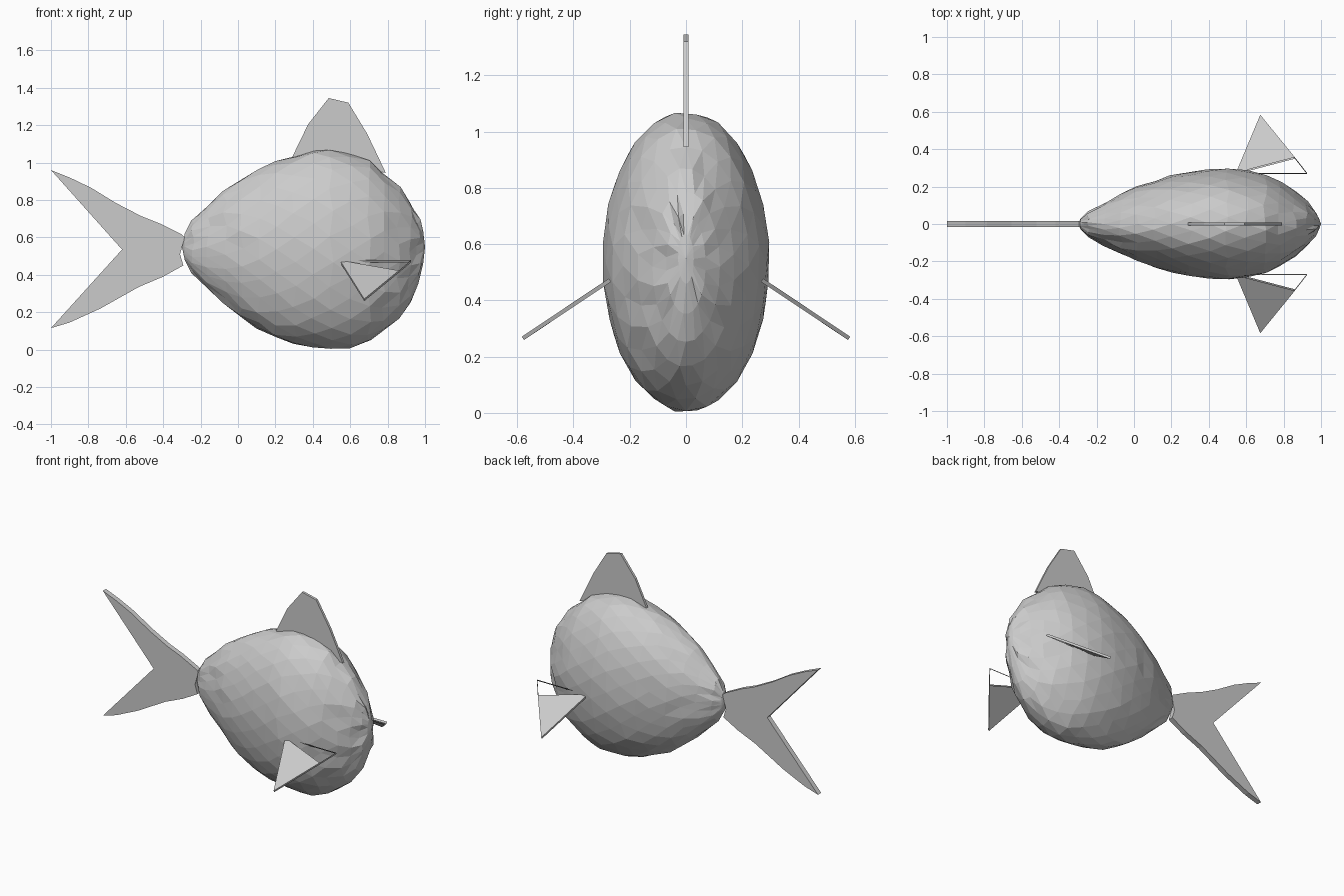
import bpy, bmesh, math, random
from mathutils import Vector

if "Cube" in bpy.data.objects:
    bpy.data.objects.remove(bpy.data.objects["Cube"])

random.seed(4)


def make_object(name, bm):
    mesh = bpy.data.meshes.new(name)
    bm.to_mesh(mesh)
    bm.free()
    obj = bpy.data.objects.new(name, mesh)
    bpy.context.collection.objects.link(obj)
    return obj


def plate(name, outline, thickness):
    """Flat fin in the XZ plane, centred on y = 0."""
    bm = bmesh.new()
    h = thickness / 2
    a = [bm.verts.new((x, -h, z)) for x, z in outline]
    b = [bm.verts.new((x, h, z)) for x, z in outline]
    bm.faces.new(a)
    bm.faces.new(b[::-1])
    for i in range(len(a)):
        j = (i + 1) % len(a)
        bm.faces.new((a[i], b[i], b[j], a[j]))
    bmesh.ops.recalc_face_normals(bm, faces=bm.faces)
    bmesh.ops.triangulate(bm, faces=[f for f in bm.faces if len(f.verts) > 4])
    return make_object(name, bm)


# Body: staggered, slightly uneven rings lofted along x
# (x, top z, bottom z, half width)
stations = [
    (-0.285, 0.62, 0.48, 0.03), (-0.24, 0.69, 0.41, 0.07),
    (-0.16, 0.77, 0.33, 0.115), (-0.07, 0.85, 0.245, 0.16),
    (0.02, 0.91, 0.17, 0.20), (0.11, 0.965, 0.11, 0.233),
    (0.20, 1.005, 0.067, 0.26), (0.30, 1.04, 0.027, 0.28),
    (0.40, 1.067, 0.01, 0.293), (0.50, 1.07, 0.004, 0.297),
    (0.60, 1.05, 0.008, 0.287), (0.70, 1.012, 0.045, 0.262),
    (0.78, 0.95, 0.095, 0.225), (0.86, 0.87, 0.165, 0.172),
    (0.92, 0.79, 0.25, 0.12), (0.965, 0.71, 0.35, 0.07),
    (0.99, 0.635, 0.46, 0.028)]
SIDES = 24
bm = bmesh.new()
rings = []
for k, (x, top, low, w) in enumerate(stations):
    ring = []
    for i in range(SIDES):
        t = 2 * math.pi * (i + 0.5 * (k % 2)) / SIDES
        r = 1 + random.uniform(-0.012, 0.008)
        dx = random.uniform(-0.012, 0.012) if 0 < k < len(stations) - 1 else 0
        ring.append(bm.verts.new((x + dx, w * r * math.sin(t),
                                  (top + low) / 2 + (top - low) / 2 * r * math.cos(t))))
    rings.append(ring)
for k in range(len(rings) - 1):
    a, b = rings[k], rings[k + 1]
    for i in range(SIDES):
        j = (i + 1) % SIDES
        if k % 2 == 0:
            bm.faces.new((a[i], a[j], b[i]))
            bm.faces.new((a[j], b[j], b[i]))
        else:
            bm.faces.new((a[i], b[j], b[i]))
            bm.faces.new((a[i], a[j], b[j]))
for ring, pole in ((rings[0], (-0.30, 0, 0.55)), (rings[-1], (1.0, 0, 0.55))):
    tip = bm.verts.new(pole)
    for i in range(SIDES):
        bm.faces.new((ring[i], ring[(i + 1) % SIDES], tip))
bmesh.ops.recalc_face_normals(bm, faces=bm.faces)
make_object("body", bm)

# Forked tail
plate("tail_fin", [
    (-1, 0.96), (-0.9, 0.92), (-0.785, 0.865), (-0.655, 0.785), (-0.52, 0.715),
    (-0.42, 0.675), (-0.30, 0.615), (-0.285, 0.60), (-0.31, 0.51), (-0.292, 0.45),
    (-0.40, 0.39), (-0.53, 0.335), (-0.655, 0.265), (-0.735, 0.22), (-0.9, 0.145),
    (-1, 0.115), (-0.62, 0.535)], 0.034)

# Back fin
plate("dorsal_fin", [
    (0.29, 1.03), (0.375, 1.205), (0.485, 1.345), (0.59, 1.32),
    (0.69, 1.155), (0.745, 1.04), (0.79, 0.945)], 0.017)


# Side fins: solid triangle plus an open rim reaching forward
def side_fin(name, s):
    bm = bmesh.new()
    pts = [(0.545, 0.27, 0.472), (0.675, 0.58, 0.265),
           (0.86, 0.353, 0.417), (0.925, 0.27, 0.472)]
    n = Vector((0, 0.555 * s, 0.832)) * 0.007
    up = [bm.verts.new(Vector((x, y * s, z)) + n) for x, y, z in pts]
    dn = [bm.verts.new(Vector((x, y * s, z)) - n) for x, y, z in pts]
    cap = bm.faces.new(up[:3])
    bm.faces.new(dn[2::-1])
    for i in range(4):
        j = (i + 1) % 4
        bm.faces.new((up[i], dn[i], dn[j], up[j]))
    bm.normal_update()
    if cap.normal.z < 0:
        bmesh.ops.reverse_faces(bm, faces=bm.faces)
    make_object(name, bm)


side_fin("right_side_fin", -1)
side_fin("left_side_fin", 1)
